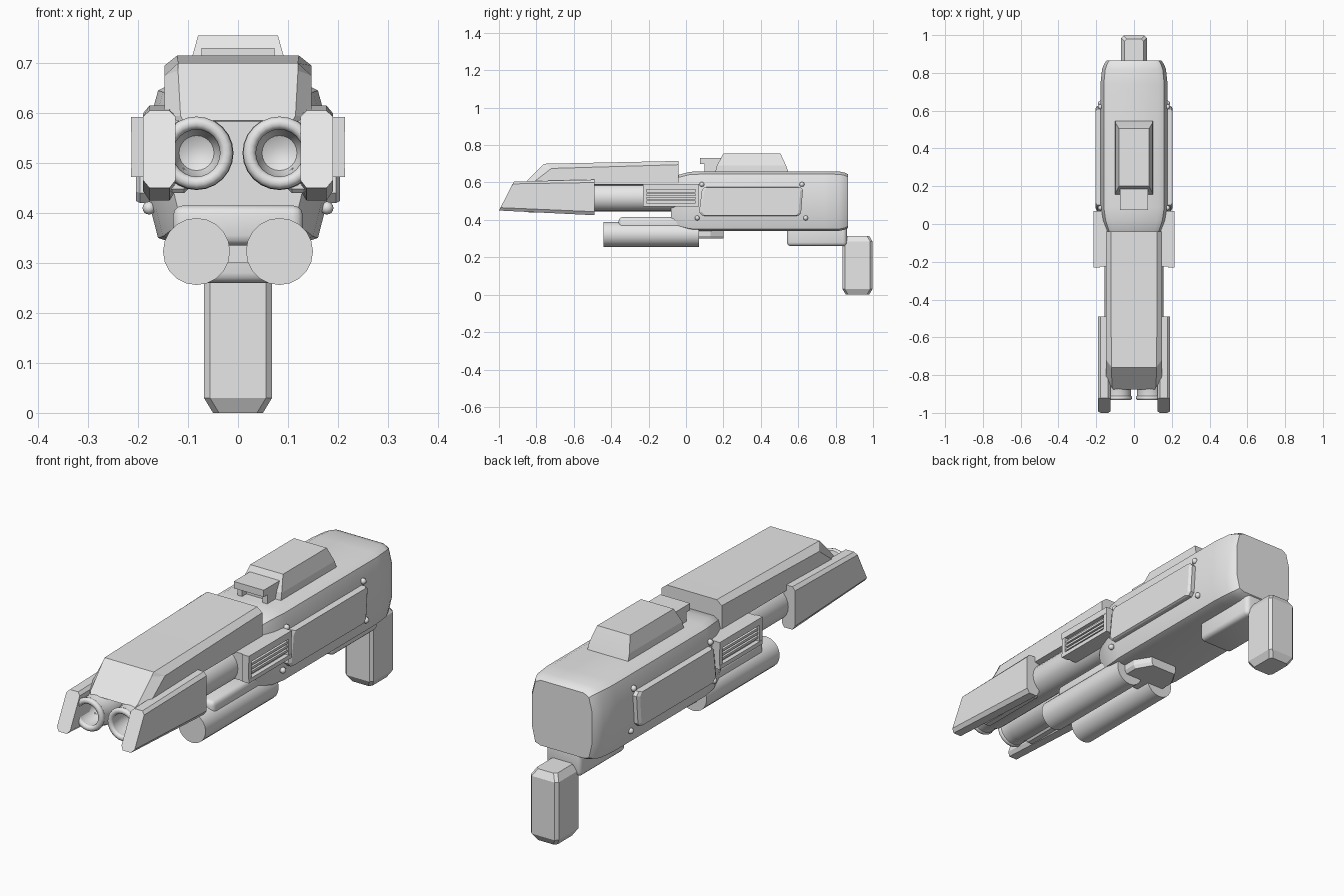
import bpy, bmesh, math
from mathutils import Vector

if "Cube" in bpy.data.objects:
    bpy.data.objects.remove(bpy.data.objects["Cube"])

grey = bpy.data.materials.new("light_grey")
grey.use_nodes = True
grey.diffuse_color = (0.8, 0.8, 0.8, 1)
for node in grey.node_tree.nodes:
    if node.type == 'BSDF_PRINCIPLED':
        node.inputs["Base Color"].default_value = (0.8, 0.8, 0.8, 1)


def finish(name, bm, angle=30):
    bmesh.ops.recalc_face_normals(bm, faces=bm.faces)
    mesh = bpy.data.meshes.new(name)
    bm.to_mesh(mesh)
    bm.free()
    mesh.materials.append(grey)
    ob = bpy.data.objects.new(name, mesh)
    bpy.context.collection.objects.link(ob)
    bpy.ops.object.select_all(action='DESELECT')
    ob.select_set(True)
    bpy.context.view_layer.objects.active = ob
    bpy.ops.object.shade_smooth_by_angle(angle=math.radians(angle))
    return ob


def loft(name, rings, angle=30):
    """Skin closed rings of equal length and cap both ends."""
    bm = bmesh.new()
    loops = [[bm.verts.new(p) for p in ring] for ring in rings]
    n = len(loops[0])
    for a, b in zip(loops, loops[1:]):
        for i in range(n):
            j = (i + 1) % n
            bm.faces.new((a[i], a[j], b[j], b[i]))
    bm.faces.new(loops[0])
    bm.faces.new(loops[-1])
    return finish(name, bm, angle)


def mirrored(half):
    return half + [(-x, y, z) for x, y, z in reversed(half)]


def box(name, xs, ys, zs, bevel=0.0, segments=1, angle=30):
    bm = bmesh.new()
    bmesh.ops.create_cube(bm, size=1)
    for v in bm.verts:
        v.co = Vector([sum(r) / 2 + c * (r[1] - r[0])
                       for c, r in zip(v.co, (xs, ys, zs))])
    if bevel:
        bmesh.ops.bevel(bm, geom=bm.edges[:], offset=bevel, segments=segments,
                        profile=0.5, affect='EDGES')
    return finish(name, bm, angle)


def tube(name, x, z, profile, sides=24):
    """Round part along y from (radius, y) pairs."""
    return loft(name, [[(x + r * math.cos(2 * math.pi * i / sides), y,
                         z + r * math.sin(2 * math.pi * i / sides))
                        for i in range(sides)] for r, y in profile])


def side_box(name, s, xs, ys, zs, bevel=0.0):
    return box(name, sorted(s * x for x in xs), ys, zs, bevel)


# Main body: faceted section, drawn in at both ends
section = [(0.13, 0.16), (0.16, 0.145), (0.178, 0.08),
           (0.178, -0.08), (0.16, -0.15), (0.13, -0.16)]
body_steps = [(-0.08, 0.72, 0.75), (-0.04, 0.82, 0.88), (0.02, 0.94, 0.98), (0.09, 1, 1),
              (0.74, 1, 1), (0.82, 0.95, 0.99), (0.85, 0.88, 0.95), (0.865, 0.82, 0.9)]
loft("main_body", [mirrored([(x * sx, y, 0.5 + z * sz) for x, z in section])
                   for y, sx, sz in body_steps], 35)

# Upper shroud with sloping nose
shroud_rings = [
    [(0.12, -0.76, 0.70), (0.12, -0.775, 0.685), (0.115, -0.865, 0.595), (0.11, -0.875, 0.585)],
    [(0.12, -0.755, 0.70), (0.147, -0.72, 0.675), (0.147, -0.83, 0.59), (0.11, -0.87, 0.583)],
    [(0.122, -0.04, 0.715), (0.147, -0.04, 0.695), (0.147, -0.04, 0.59), (0.11, -0.04, 0.583)]]
loft("upper_shroud", [mirrored(r) for r in shroud_rings], 5)

# Raised sight housing and its front ledge
loft("sight_housing", [
    [(-x, a, z), (x, a, z), (x, b, z), (-x, b, z)]
    for x, a, b, z in ((0.1, 0.155, 0.55, 0.65), (0.098, 0.165, 0.535, 0.69),
                       (0.08, 0.2, 0.505, 0.755))], 5)
box("sight_ledge", (-0.073, 0.073), (0.075, 0.2), (0.70, 0.73))
for s in (-1, 1):
    side_box("sight_ledge_leg", s, (0.05, 0.073), (0.1, 0.2), (0.65, 0.71))
box("sight_ledge_base", (-0.05, 0.05), (0.13, 0.2), (0.65, 0.7))

# Paired parts
fin_section = [(0.137, 0), (0.177, 0), (0.19, 0.1), (0.19, 0.92),
               (0.177, 1), (0.137, 1), (0.125, 0.92), (0.125, 0.1)]
for s in (-1, 1):
    tag = "left" if s > 0 else "right"
    # Barrel with hollow muzzle and rounded lip
    tube(tag + "_barrel", s * 0.083, 0.52,
         [(0.015, -0.815), (0.035, -0.825), (0.048, -0.86), (0.048, -0.92),
          (0.068, -0.92), (0.068, -0.87), (0.074, -0.85), (0.074, 0.0)])
    bpy.ops.mesh.primitive_torus_add(major_radius=0.06, minor_radius=0.013,
                                     major_segments=24, minor_segments=10,
                                     location=(s * 0.083, -0.92, 0.52),
                                     rotation=(math.pi / 2, 0, 0))
    lip = bpy.context.object
    lip.name = tag + "_muzzle_lip"
    lip.data.materials.append(grey)
    bpy.ops.object.shade_smooth_by_angle(angle=math.radians(60))

    # Lower tube
    tube(tag + "_lower_tube", s * 0.083, 0.323, [(0.067, -0.44), (0.067, 0.07)], 20)

    # Front side fin with raked nose
    loft(tag + "_fin", [
        [(s * x, -1 + 0.08 * t, 0.45 + 0.155 * t) for x, t in fin_section],
        [(s * x, -0.49, 0.425 + 0.19 * t) for x, t in fin_section]], 5)
    side_box(tag + "_fin_bracket", s, (0.1, 0.14), (-0.85, -0.52), (0.44, 0.49), 0.008)

    # Slatted vent: core, frame bars and slats
    side_box(tag + "_vent_core", s, (0.1, 0.195), (-0.225, 0.07), (0.472, 0.592))
    for zs in ((0.472, 0.49), (0.562, 0.592)):
        side_box(tag + "_vent_rail", s, (0.18, 0.214), (-0.23, 0.07), zs)
    for ys in ((-0.23, -0.21), (0.05, 0.07)):
        side_box(tag + "_vent_post", s, (0.18, 0.213), ys, (0.473, 0.591))
    for i in range(3):
        z = 0.502 + 0.018 * i
        side_box(tag + "_vent_slat", s, (0.18, 0.206), (-0.21, 0.05), (z, z + 0.01))

    # Side panel with bevelled rim
    panel_edge = [(0.07, 0.44), (0.09, 0.42), (0.6, 0.42), (0.615, 0.435),
                  (0.625, 0.56), (0.61, 0.577), (0.1, 0.577), (0.085, 0.56)]
    loft(tag + "_side_panel", [
        [(s * x, 0.35 + (y - 0.35) * k, 0.5 + (z - 0.5) * k) for y, z in panel_edge]
        for x, k in ((0.16, 1), (0.196, 1), (0.204, 0.95))], 20)

    # Panel screws
    for y, z in ((0.085, 0.59), (0.62, 0.59), (0.06, 0.41), (0.64, 0.41)):
        bm = bmesh.new()
        bmesh.ops.create_uvsphere(bm, u_segments=12, v_segments=8, radius=0.013)
        for v in bm.verts:
            v.co += Vector((s * 0.178, y, z))
        finish(tag + "_screw", bm, 60)

# Underside: saddle over the tubes, rear tongue, stock block
box("tube_saddle", (-0.13, 0.13), (-0.36, 0.07), (0.335, 0.415), 0.02, 3)
loft("tube_tongue", [
    [(-w, 0.0, z), (w, 0.0, z), (w, 0.13, z), (w * 0.6, 0.2, z), (-w * 0.6, 0.2, z), (-w, 0.13, z)]
    for w, z in ((0.1, 0.3), (0.11, 0.315), (0.11, 0.36))], 20)
box("stock_block", (-0.085, 0.085), (0.54, 0.86), (0.26, 0.4), 0.02, 3)

# Rear grip: chamfered post
grip_steps = [(0.0, 0.05, 0.062), (0.03, 0.068, 0.08), (0.285, 0.068, 0.08), (0.315, 0.05, 0.062)]
loft("rear_grip", [
    [(sx * (w - c[0]), 0.917 + sy * (d - c[1]), z)
     for sx, sy, c in ((-1, -1, (0, 0.012)), (-1, -1, (0.012, 0)), (1, -1, (0.012, 0)),
                       (1, -1, (0, 0.012)), (1, 1, (0, 0.012)), (1, 1, (0.012, 0)),
                       (-1, 1, (0.012, 0)), (-1, 1, (0, 0.012)))]
    for z, w, d in grip_steps], 20)
